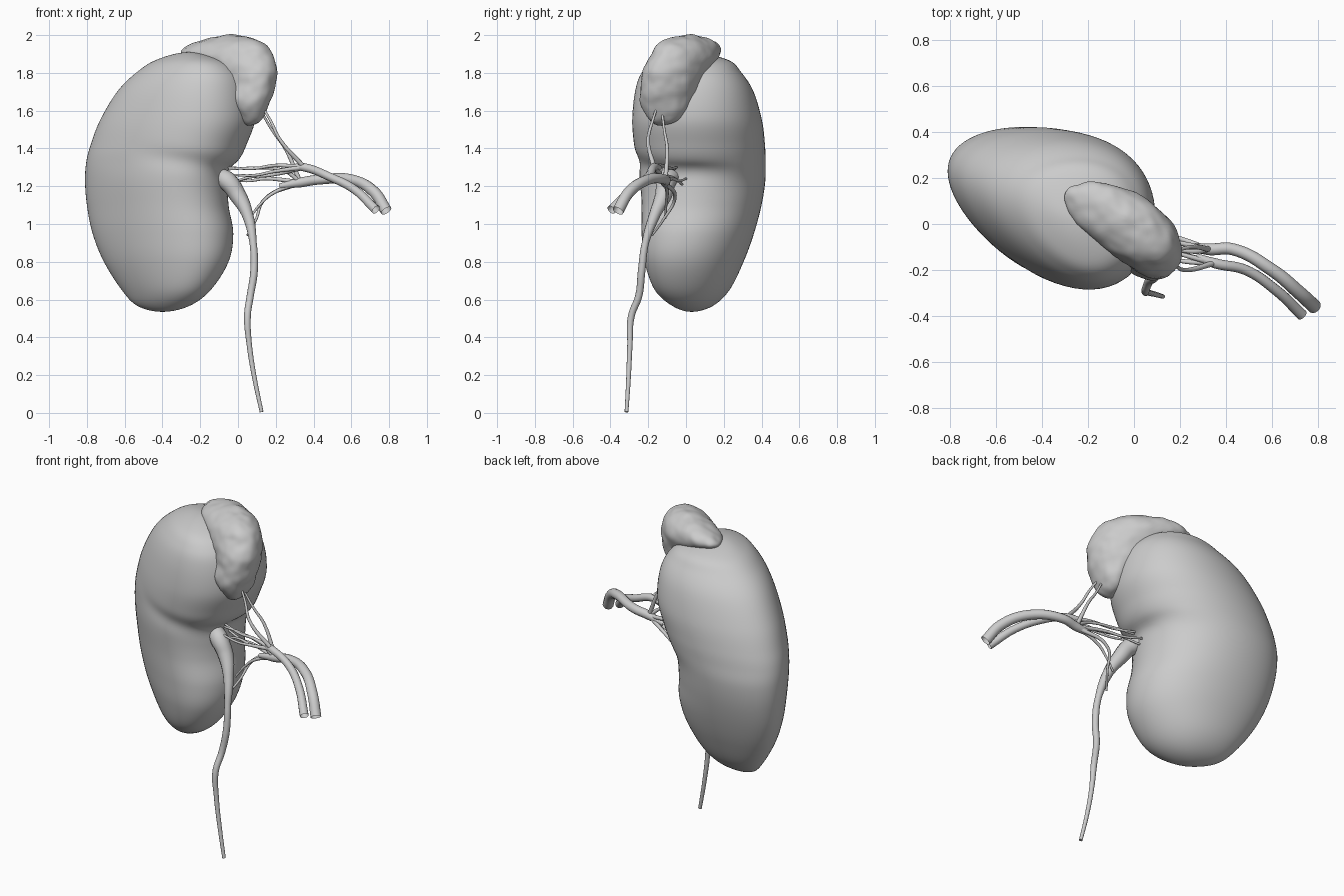
import bpy, bmesh, math
from mathutils import Vector, noise

cube = bpy.data.objects.get("Cube")
if cube:
    bpy.data.objects.remove(cube)

grey = bpy.data.materials.new("plain_grey")
grey.use_nodes = True
COLOUR = (0.6, 0.6, 0.6, 1)
grey.diffuse_color = COLOUR
grey.node_tree.nodes["Principled BSDF"].inputs["Base Color"].default_value = COLOUR


def finish(name, mesh):
    obj = bpy.data.objects.new(name, mesh)
    bpy.context.collection.objects.link(obj)
    mesh.materials.clear()
    mesh.materials.append(grey)
    for poly in mesh.polygons:
        poly.use_smooth = True
    return obj


def spline(a, b, c, d, t):
    return [0.5 * (2 * q + (r - p) * t + (2 * p - 5 * q + 4 * r - s) * t * t
                   + (3 * q - p - 3 * r + s) * t ** 3)
            for p, q, r, s in zip(a, b, c, d)]


def loft(name, slices, skew, swell, relief, steps=7, sides=72):
    """Skewed oval rings (z, x range, y range), rounded over at both poles.
    Swell fills the back inner corner and flattens the opposite one."""
    flip = lambda s: (s[0], s[2], s[1], s[4], s[3])
    rows = [flip(slices[1])] + slices + [flip(slices[-2])]
    bm = bmesh.new()
    rings = []
    last = len(slices) - 1
    for k in range(last * steps + 1):
        i = min(k // steps, last - 1)
        z, x0, x1, y0, y1 = spline(*rows[i:i + 4], k / steps - i)
        f = (z - slices[0][0]) / (slices[-1][0] - slices[0][0])
        lean = skew[0] + (skew[1] - skew[0]) * f
        ring = []
        for j in range(1 if k in (0, last * steps) else sides):
            t = math.tau * j / sides
            s = t + lean + swell * math.cos(t - math.pi / 4)
            ring.append(bm.verts.new(((x0 + x1 + (x1 - x0) * math.cos(t)) / 2,
                                      (y0 + y1 + (y1 - y0) * math.sin(s)) / 2, z)))
        rings.append(ring)
    for low, high in zip(rings, rings[1:]):
        for j in range(sides):
            n = (j + 1) % sides
            if len(low) == 1:
                bm.faces.new((low[0], high[n], high[j]))
            elif len(high) == 1:
                bm.faces.new((low[j], low[n], high[0]))
            else:
                bm.faces.new((low[j], low[n], high[n], high[j]))
    bm.normal_update()
    shifts = [v.normal * relief(v.co) for v in bm.verts]
    for v, shift in zip(bm.verts, shifts):
        v.co += shift
    mesh = bpy.data.meshes.new(name)
    bm.to_mesh(mesh)
    bm.free()
    return finish(name, mesh)


def tube(name, points, caps=False):
    """Round tube through (x, y, z, radius) points."""
    curve = bpy.data.curves.new(name + "_path", "CURVE")
    curve.dimensions = "3D"
    curve.bevel_depth = 1
    curve.bevel_resolution = 4
    curve.resolution_u = 8
    curve.use_fill_caps = caps
    path = curve.splines.new("BEZIER")
    path.bezier_points.add(len(points) - 1)
    for p, (x, y, z, r) in zip(path.bezier_points, points):
        p.co = (x, y, z)
        p.radius = r
        p.handle_left_type = p.handle_right_type = "AUTO"
    temp = bpy.data.objects.new(name + "_path", curve)
    bpy.context.collection.objects.link(temp)
    graph = bpy.context.evaluated_depsgraph_get()
    mesh = bpy.data.meshes.new_from_object(temp.evaluated_get(graph))
    bpy.data.objects.remove(temp)
    return finish(name, mesh)


# Bean-shaped body with a valley running out of the inner notch, fading at the back
def body_relief(p):
    valley = 1.27 - 0.2 * min(p.x, 0)
    reach = max(0, min(1, (p.x + 0.6) / 0.6)) * max(0, min(1, (0.3 - p.y) / 0.25))
    return -0.025 * reach * math.exp(-((p.z - valley) / 0.055) ** 2)


loft("kidney_body", [
    (.535, -.4, -.4, .03, .03), (.565, -.53, -.26, -.07, .14), (.65, -.615, -.145, -.165, .23),
    (.8, -.71, -.05, -.22, .305), (.95, -.77, -.025, -.235, .36), (1.1, -.8, -.05, -.235, .4),
    (1.23, -.81, -.05, -.245, .42), (1.33, -.803, .005, -.26, .421), (1.42, -.78, .045, -.275, .418),
    (1.55, -.73, .09, -.285, .402), (1.7, -.64, .08, -.27, .358), (1.8, -.54, .035, -.235, .295),
    (1.87, -.43, -.06, -.16, .22), (1.91, -.26, -.26, .02, .02)], (-.45, -.13), .22, body_relief)

# Lumpy gland draped over the upper inner end
loft("upper_gland", [
    (1.52, .07, .07, -.12, -.12), (1.55, .01, .13, -.2, -.04), (1.65, -.06, .17, -.245, .03),
    (1.75, -.11, .2, -.24, .08), (1.83, -.19, .205, -.22, .13), (1.9, -.3, .18, -.18, .18),
    (1.95, -.26, .14, -.15, .17), (1.985, -.15, .07, -.08, .1), (2, -.03, -.03, .02, .02)],
    (.1, -.75), .1, lambda p: 0.009 * noise.noise(p * 10) + 0.004 * noise.noise(p * 22))

# Long drainage tube with a wide upper funnel
tube("ureter", [
    (-.13, -.05, 1.26, .04), (-.06, -.1, 1.23, .052), (0, -.12, 1.15, .045), (.05, -.165, 1.05, .03),
    (.08, -.215, .9, .019), (.085, -.235, .75, .02), (.065, -.25, .62, .019), (.05, -.29, .51, .018),
    (.06, -.297, .36, .014), (.09, -.305, .17, .012), (.125, -.315, .005, .01)], True)

# Two main vessels, open at their outer ends
vein_fork = (.33, -.11, 1.22)
artery_fork = (.35, -.17, 1.3)
tube("main_vein", [(.22, -.1, 1.2, .014), (*vein_fork, .026), (.43, -.11, 1.235, .026),
                   (.6, -.2, 1.235, .028), (.72, -.3, 1.17, .03), (.785, -.36, 1.07, .031)])
tube("main_artery", [(.27, -.14, 1.3, .013), (*artery_fork, .022), (.485, -.2, 1.25, .022),
                     (.62, -.29, 1.18, .023), (.73, -.395, 1.075, .025)])

# Thin branches from each fork into the notch, the lower rim and the gland
branches = [
    (vein_fork, (.15, -.07, 1.24), (-.06, 0, 1.24)),
    (vein_fork, (.18, -.1, 1.16), (.06, -.11, 1.03)),
    (vein_fork, (.14, -.06, 1.13), (.05, -.18, .94)),
    (vein_fork, (.25, -.12, 1.28), (-.05, -.06, 1.29)),
    (artery_fork, (.2, -.13, 1.31), (-.05, -.05, 1.3)),
    (artery_fork, (.18, -.12, 1.26), (-.06, -.02, 1.21)),
    (artery_fork, (.2, -.16, 1.28), (-.03, -.1, 1.26)),
    (artery_fork, (.22, -.2, 1.45), (.12, -.15, 1.63)),
    (vein_fork, (.25, -.1, 1.4), (.11, -.13, 1.62)),
]
for n, (start, middle, end) in enumerate(branches, 1):
    bend = Vector(middle).lerp(Vector(end), 0.5) + Vector((0, 0, 0.012 * (-1) ** n))
    tube(f"vessel_branch_{n}", [(*start, .013), (*middle, .009), (*bend, .007), (*end, .006)], True)
